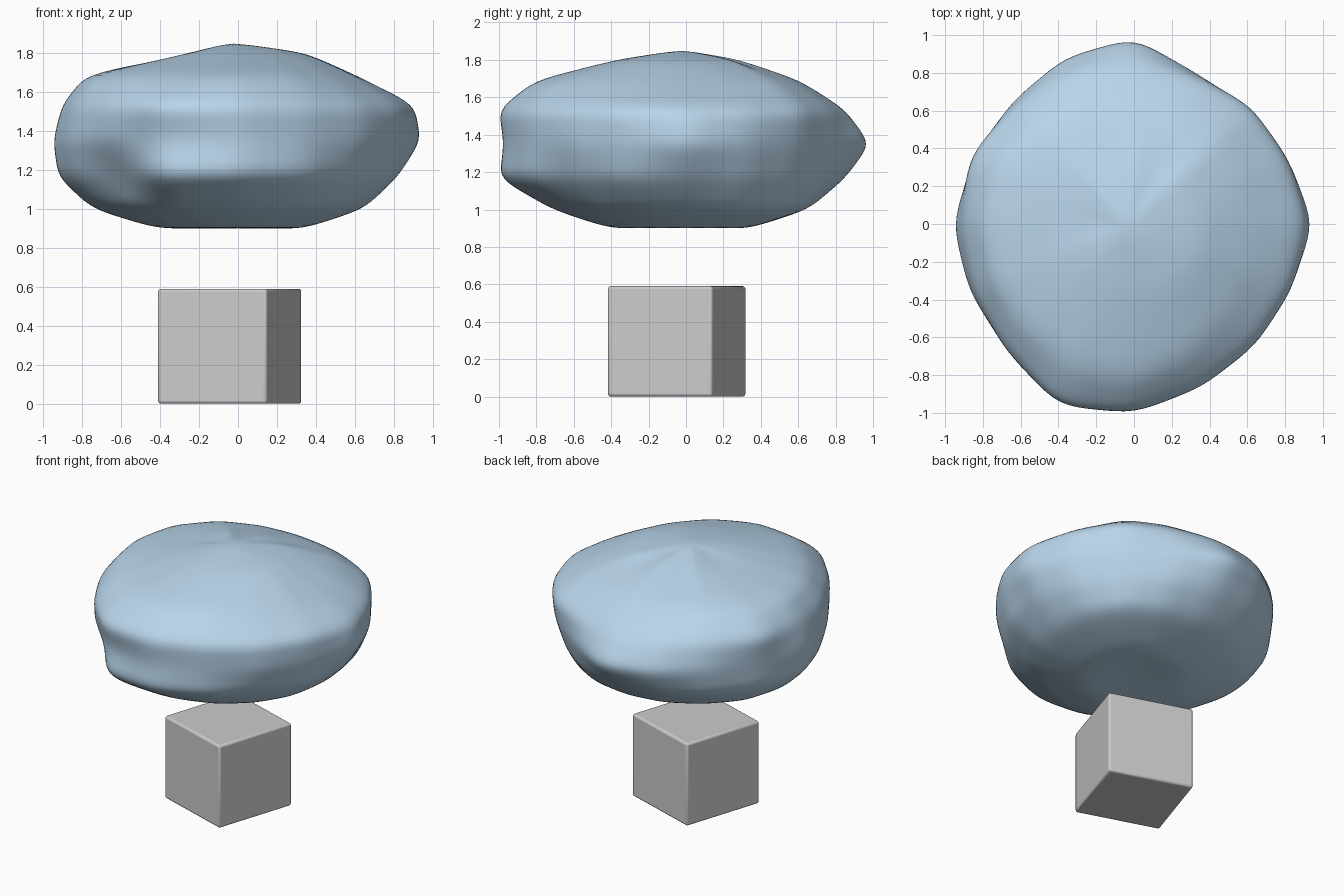
import bpy, bmesh, math

if "Cube" in bpy.data.objects:
    bpy.data.objects.remove(bpy.data.objects["Cube"])

# Pedestal cube, turned slightly, with softened edges
bpy.ops.mesh.primitive_cube_add(size=1, location=(-0.043, -0.05, 0.295),
                                rotation=(0, 0, math.radians(-18)))
cube = bpy.context.object
cube.name = "pedestal_cube"
cube.scale = (0.59, 0.59, 0.59)
bpy.ops.object.transform_apply(location=False, rotation=False, scale=True)
bev = cube.modifiers.new("soft_edges", 'BEVEL')
bev.width, bev.segments = 0.015, 3
bpy.ops.object.shade_smooth_by_angle(angle=math.radians(40))

# Boulder rings: height, then radius every 22.5 degrees from +x
rings = [
    (0.895, [.33, .34, .36, .35, .33, .34, .36, .38, .41, .41, .41, .41, .40, .38, .35, .33]),
    (1.000, [.65, .69, .71, .68, .66, .67, .69, .74, .76, .74, .74, .76, .72, .69, .67, .66]),
    (1.165, [.83, .82, .80, .82, .86, .88, .89, .91, .94, .90, .82, 1.05, 1.01, .92, .84, .85]),
    (1.350, [.96, .89, .86, .87, 1.01, .97, .92, .92, .965, .95, .95, 1.00, .99, .93, .91, .90]),
    (1.535, [.92, .89, .89, .85, .86, .88, .89, .95, .91, .92, .96, 1.06, 1.01, .94, .91, .91]),
    (1.690, [.60, .62, .66, .63, .61, .65, .72, .77, .79, .79, .79, .83, .82, .75, .67, .63]),
    (1.800, [.35, .34, .36, .25, .30, .22, .30, .24, .21, .28, .34, .37, .38, .38, .38, .37]),
]
bm = bmesh.new()
n = 16
rows = []
for z, radii in rings:
    rows.append([bm.verts.new((r * math.cos(math.tau * i / n),
                               r * math.sin(math.tau * i / n), z))
                 for i, r in enumerate(radii)])
bottom = bm.verts.new((0, 0, 0.915))
top = bm.verts.new((-0.03, -0.02, 1.855))
for i in range(n):
    j = (i + 1) % n
    for a, b in zip(rows, rows[1:]):
        bm.faces.new((a[i], a[j], b[j], b[i]))
    bm.faces.new((rows[0][j], rows[0][i], bottom))
    bm.faces.new((rows[-1][i], rows[-1][j], top))
bmesh.ops.recalc_face_normals(bm, faces=bm.faces)
mesh = bpy.data.meshes.new("boulder")
bm.to_mesh(mesh)
bm.free()
mesh.polygons.foreach_set("use_smooth", [True] * len(mesh.polygons))
boulder = bpy.data.objects.new("floating_boulder", mesh)
bpy.context.collection.objects.link(boulder)

# Keep the facets readable, then round their corners
simple = boulder.modifiers.new("split", 'SUBSURF')
simple.subdivision_type = 'SIMPLE'
simple.levels = simple.render_levels = 1
soft = boulder.modifiers.new("round", 'SUBSURF')
soft.levels = soft.render_levels = 2

mat = bpy.data.materials.new("pale_blue")
mat.diffuse_color = (0.48, 0.66, 0.82, 1)
mat.use_nodes = True
mat.node_tree.nodes["Principled BSDF"].inputs["Base Color"].default_value = mat.diffuse_color
mesh.materials.append(mat)
